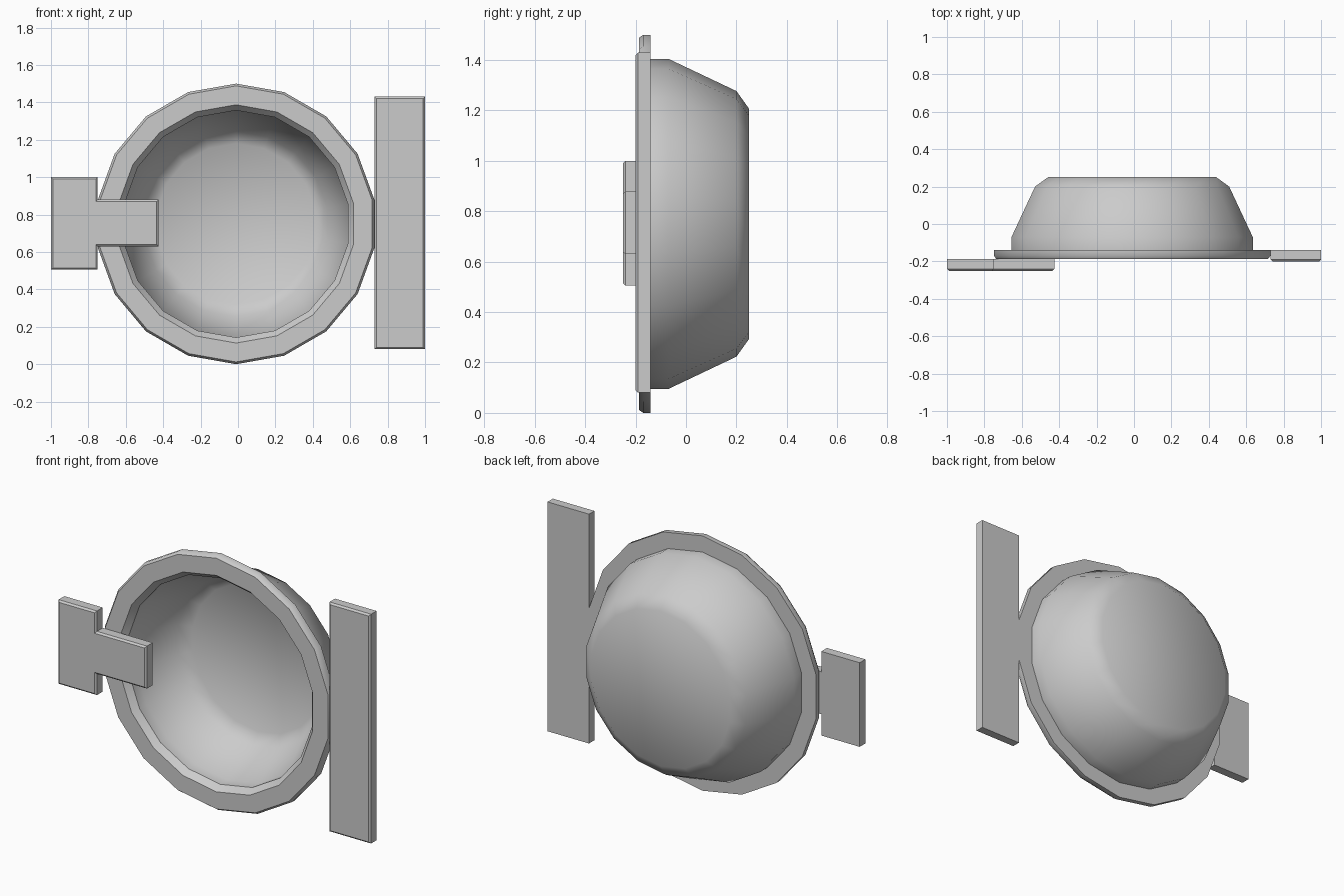
import bpy, bmesh, math

if "Cube" in bpy.data.objects:
    bpy.data.objects.remove(bpy.data.objects["Cube"])

SIDES = 18
CX, CZ = -0.01, 0.75


def finish(name, bm, angle=None):
    bmesh.ops.recalc_face_normals(bm, faces=bm.faces)
    me = bpy.data.meshes.new(name)
    bm.to_mesh(me)
    bm.free()
    ob = bpy.data.objects.new(name, me)
    bpy.context.collection.objects.link(ob)
    if angle:
        bpy.ops.object.select_all(action='DESELECT')
        ob.select_set(True)
        bpy.context.view_layer.objects.active = ob
        bpy.ops.object.shade_smooth_by_angle(angle=math.radians(angle))
    return ob


def lathe(name, profile, angle):
    """Spin (radius, y) points about the y axis and cap both ends."""
    bm = bmesh.new()
    rings = []
    for r, y in profile:
        ring = []
        for i in range(SIDES):
            a = 2 * math.pi * i / SIDES
            ring.append(bm.verts.new((CX + r * math.sin(a), y, CZ + r * math.cos(a))))
        rings.append(ring)
    for a, b in zip(rings, rings[1:]):
        for i in range(SIDES):
            j = (i + 1) % SIDES
            bm.faces.new((a[i], a[j], b[j], b[i]))
    bm.faces.new(rings[0])
    bm.faces.new(rings[-1])
    return finish(name, bm, angle)


def plate(name, outline, front, back, bevel):
    """Extrude an (x, z) outline along y, with chamfered front edges."""
    bm = bmesh.new()
    face = bm.faces.new([bm.verts.new((x, front, z)) for x, z in outline])
    front_edges = list(face.edges)
    ext = bmesh.ops.extrude_face_region(bm, geom=[face], use_keep_orig=True)
    for v in ext["geom"]:
        if isinstance(v, bmesh.types.BMVert):
            v.co.y = back
    bmesh.ops.recalc_face_normals(bm, faces=bm.faces)
    bmesh.ops.bevel(bm, geom=front_edges, offset=bevel, segments=1,
                    affect='EDGES', profile=0.5)
    return finish(name, bm)


# Hollow bowl with flange: inner floor -> inner wall -> rim -> outer wall -> back
lathe("bowl", [
    (0.43, 0.20), (0.495, 0.155), (0.607, -0.085), (0.607, -0.15),
    (0.637, -0.187),
    (0.738, -0.187), (0.75, -0.17), (0.75, -0.14),
    (0.655, -0.14), (0.655, -0.07), (0.527, 0.20), (0.457, 0.25),
], 37)

# Tall hinge plate on the right
plate("hinge_plate", [(0.73, 0.08), (1.0, 0.08), (1.0, 1.43), (0.73, 1.43)],
      -0.20, -0.14, 0.01)

# T-shaped latch on the left
plate("latch", [
    (-1.0, 0.505), (-0.75, 0.505), (-0.75, 0.63), (-0.425, 0.63),
    (-0.425, 0.88), (-0.75, 0.88), (-0.75, 1.0), (-1.0, 1.0),
], -0.25, -0.187, 0.01)
